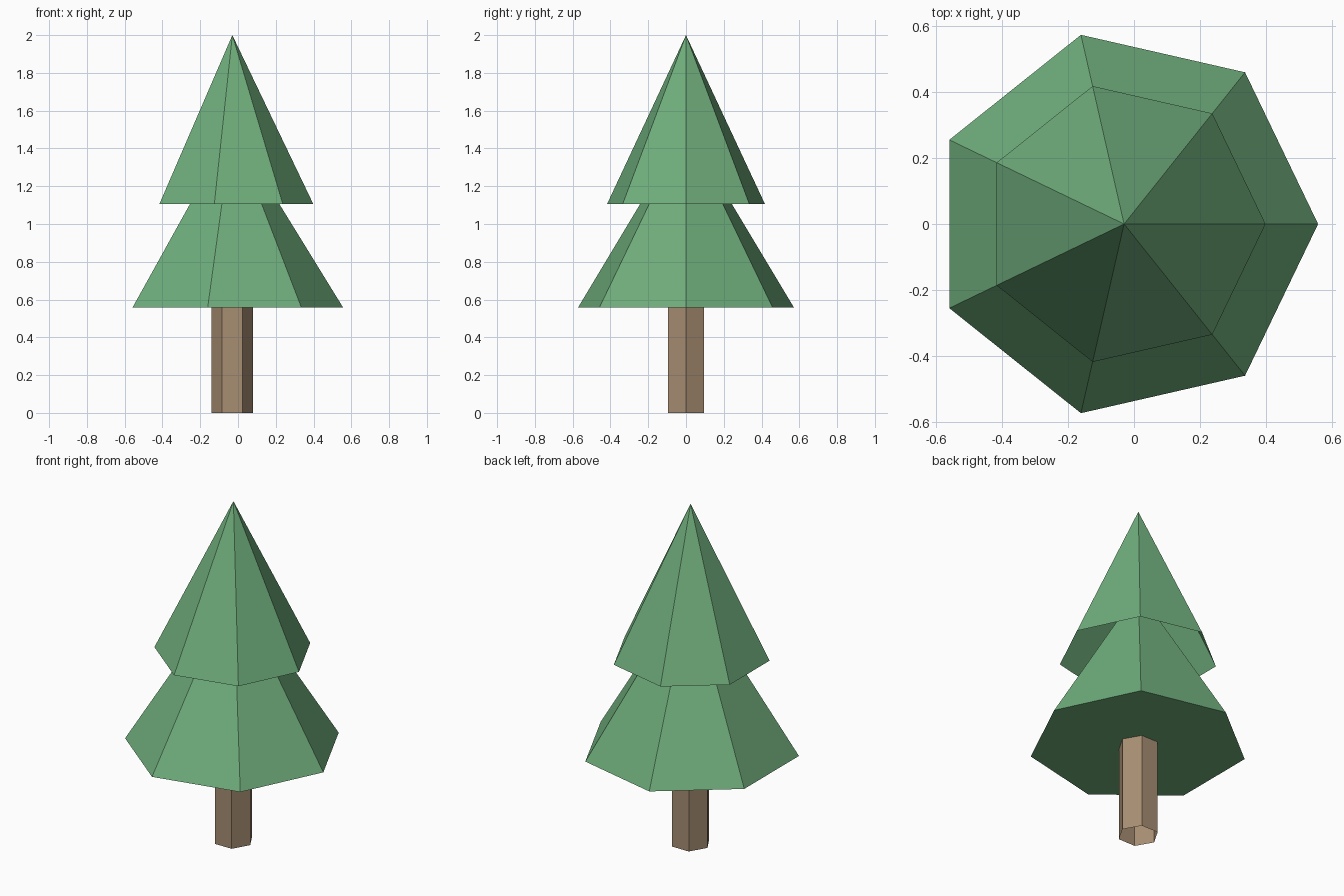
import bpy, bmesh
from math import cos, sin, tau

if "Cube" in bpy.data.objects:
    bpy.data.objects.remove(bpy.data.objects["Cube"])

CX = -0.03  # tree axis


def material(name, rgb):
    m = bpy.data.materials.new(name)
    m.diffuse_color = (*rgb, 1)
    m.use_nodes = True
    m.node_tree.nodes["Principled BSDF"].inputs["Base Color"].default_value = m.diffuse_color
    return m


def ring(bm, sides, radius, z):
    return [bm.verts.new((CX + radius * cos(tau * i / sides),
                          radius * sin(tau * i / sides), z)) for i in range(sides)]


def finish(bm, name, mat):
    me = bpy.data.meshes.new(name)
    bm.to_mesh(me)
    bm.free()
    me.materials.append(mat)
    bpy.context.collection.objects.link(bpy.data.objects.new(name, me))


def cone(name, radius, z0, z1, mat, capped):
    bm = bmesh.new()
    base = ring(bm, 7, radius, z0)
    tip = bm.verts.new((CX, 0, z1))
    for a, b in zip(base, base[1:] + base[:1]):
        bm.faces.new((a, b, tip))
    if capped:
        bm.faces.new(base[::-1])
    finish(bm, name, mat)


def tube(name, radius, z0, z1, mat):
    bm = bmesh.new()
    lo, hi = ring(bm, 6, radius, z0), ring(bm, 6, radius, z1)
    for i in range(6):
        j = (i + 1) % 6
        bm.faces.new((lo[i], lo[j], hi[j], hi[i]))
    finish(bm, name, mat)


green = material("foliage_green", (0.16, 0.42, 0.2))
brown = material("bark_brown", (0.39, 0.27, 0.17))

# Open hexagonal trunk
tube("trunk", 0.11, 0, 0.557, brown)
# Lower foliage has a flat underside, the upper one is an open shell
cone("lower_foliage", 0.587, 0.557, 1.51, green, True)
cone("upper_foliage", 0.428, 1.107, 2.0, green, False)
